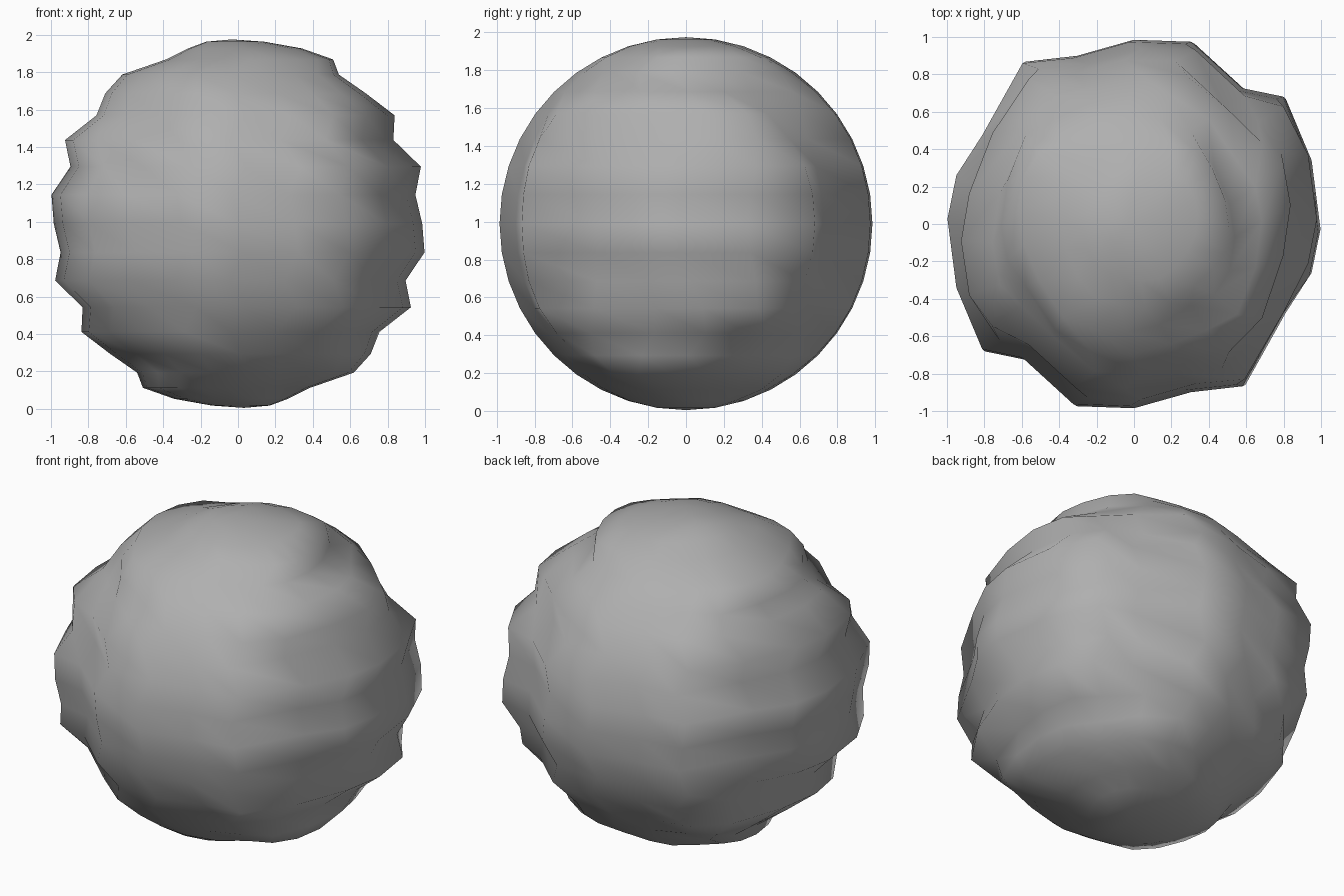
import bpy
import math

cube = bpy.data.objects.get("Cube")
if cube:
    bpy.data.objects.remove(cube, do_unlink=True)

RADIUS = 0.985

# Plain grey surface
grey = bpy.data.materials.new("stone_grey")
grey.use_nodes = True
colour = (0.43, 0.43, 0.43, 1)
grey.diffuse_color = colour
grey.node_tree.nodes["Principled BSDF"].inputs["Base Color"].default_value = colour

# Base ball
bpy.ops.mesh.primitive_uv_sphere_add(segments=20, ring_count=20, radius=1, location=(0, 0, 0.99))
ball = bpy.context.object
ball.name = "rippled_ball"
ball.data.name = "rippled_ball"
ball.data.materials.append(grey)

# Ripples: rings slide sideways with height, slices slide front to back with width
for vert in ball.data.vertices:
    x, y, z = vert.co
    slide_x = 0.066 * math.sin(22.5 * z)
    slide_y = -0.13 * x * math.cos(11.35 * x)
    vert.co = (x * RADIUS + slide_x, y * RADIUS + slide_y, z * RADIUS)

bpy.ops.object.shade_smooth()
